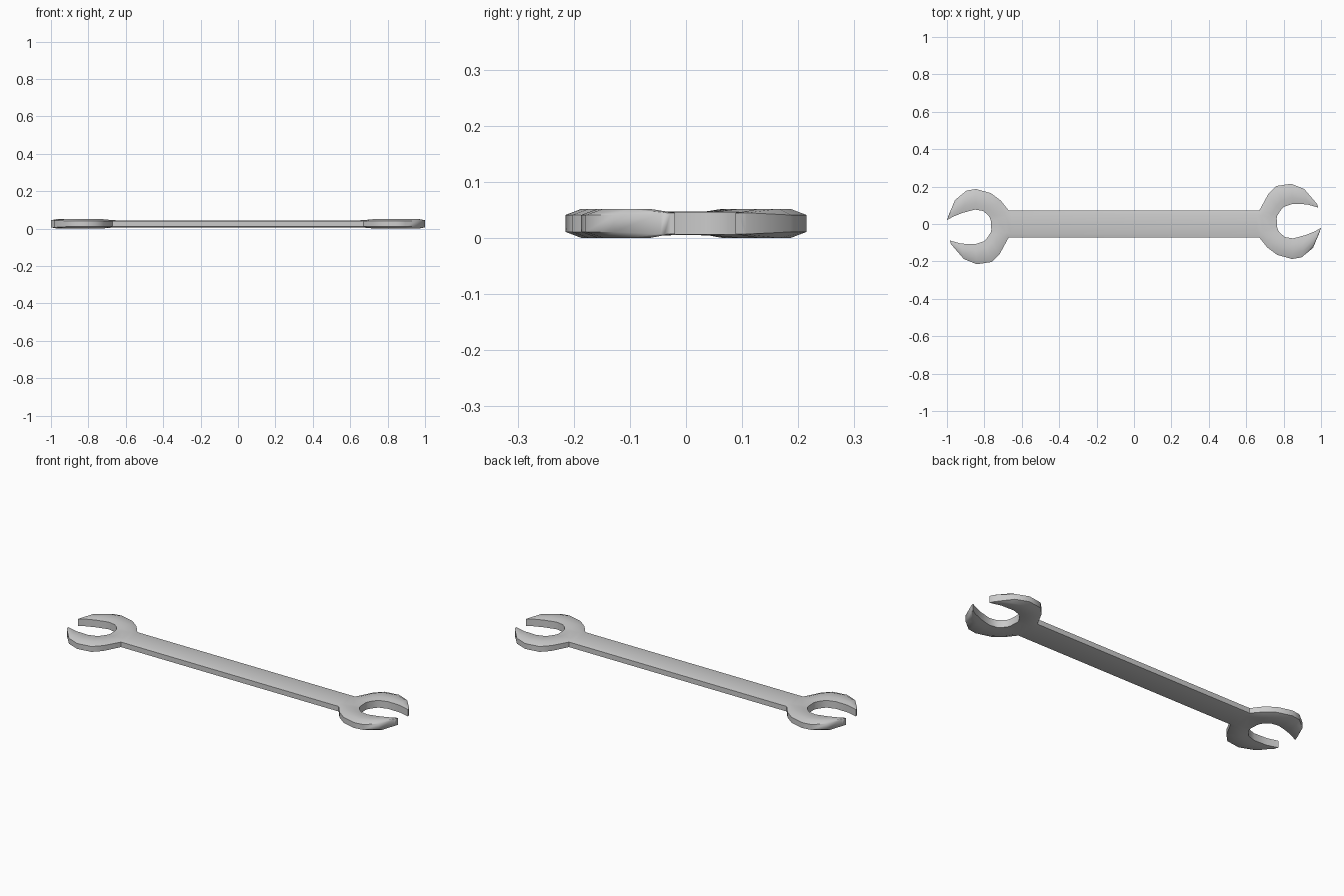
import bpy, bmesh, math

if "Cube" in bpy.data.objects:
    bpy.data.objects.remove(bpy.data.objects["Cube"])

# (outer x, y, inner x, y) cross-sections round one jaw, upper tip to lower tip
JAW = [
    (.978, .108, .985, .088),
    (.910, .187, .925, .105),
    (.840, .215, .850, .108),
    (.760, .203, .800, .092),
    (.718, .160, .782, .070),
    (.670, .072, .766, .045),   # shaft joins from here...
    (.655, .052, .763, .030),
    (.655, -.052, .765, -.015),
    (.670, -.072, .771, -.035),  # ...to here
    (.712, -.125, .785, -.052),
    (.765, -.165, .808, -.070),
    (.845, -.187, .850, -.077),
    (.895, -.179, .915, -.060),
    (.957, -.128, .970, -.038),
    (.992, -.045, 1.0, -.020),
]
FIRST, LAST = 5, 8
MID_Z = .026
bm = bmesh.new()


def make_head(sign):
    """Loft one open-ended head; sign -1 turns it half a turn."""
    rings = []
    for k, (ox, oy, ix, iy) in enumerate(JAW):
        tip = k in (0, len(JAW) - 1)
        outer, crown, inner = .015, .026, .020
        if tip:
            outer = crown = inner = .019
        elif k in (FIRST, LAST):
            outer, crown = .014, .022
        elif FIRST < k < LAST:
            outer, crown = .019, .021
        section = [(0, outer), (.27, crown), (.7, crown), (1, inner)]
        section += [(t, -h) for t, h in reversed(section)]
        rings.append([bm.verts.new((sign * (ox + (ix - ox) * t),
                                    sign * (oy + (iy - oy) * t),
                                    MID_Z + h)) for t, h in section])
    for k in range(len(rings) - 1):
        a, b = rings[k], rings[k + 1]
        for j in range(8):
            if j == 7 and FIRST <= k < LAST:
                continue        # left open for the shaft
            n = (j + 1) % 8
            bm.faces.new((a[j], a[n], b[n], b[j]))
    bm.faces.new(rings[0])
    bm.faces.new(rings[-1])
    return rings[FIRST:LAST + 1]


right = make_head(1)
left = make_head(-1)[::-1]

# shaft: chamfered bar bridging the two heads
loop_r = [r[0] for r in right] + [r[7] for r in reversed(right)]
loop_l = [r[0] for r in left] + [r[7] for r in reversed(left)]
for j in range(8):
    n = (j + 1) % 8
    bm.faces.new((loop_r[j], loop_r[n], loop_l[n], loop_l[j]))

bmesh.ops.recalc_face_normals(bm, faces=bm.faces)
mesh = bpy.data.meshes.new("wrench")
bm.to_mesh(mesh)
bm.free()
wrench = bpy.data.objects.new("wrench", mesh)
bpy.context.collection.objects.link(wrench)
bpy.context.view_layer.objects.active = wrench
wrench.select_set(True)
bpy.ops.object.shade_smooth_by_angle(angle=math.radians(50))
